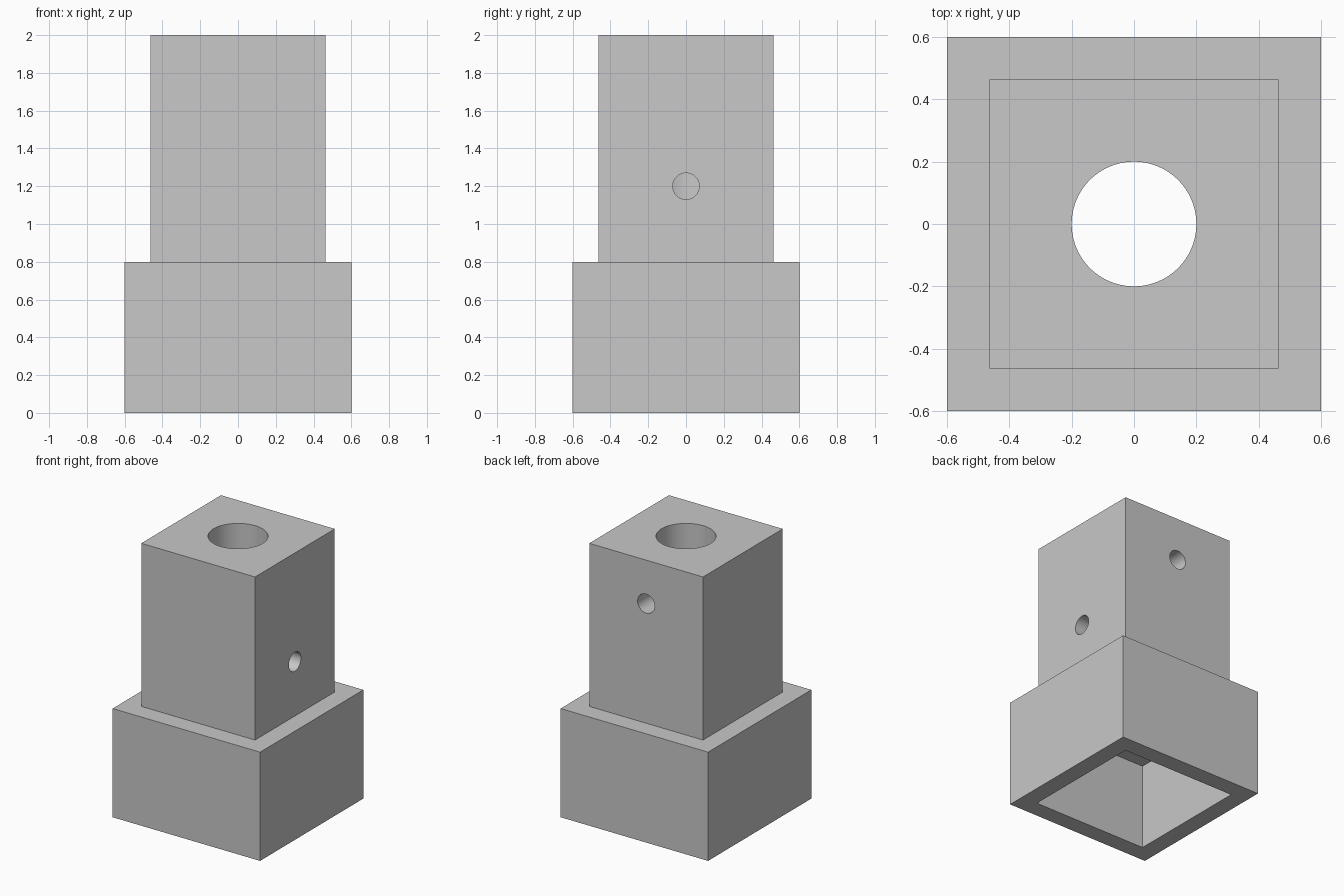
import bpy
import bmesh
from math import radians
from mathutils import Matrix

HALF_BASE, HALF_TOWER, HALF_SOCKET = 0.6, 0.463, 0.47
SHOULDER, TOP, SOCKET_DEPTH = 0.8, 2.0, 0.64
BORE_RADIUS, SCREW_RADIUS = 0.2, 0.07

cube = bpy.data.objects.get("Cube")
if cube:
    bpy.data.objects.remove(cube, do_unlink=True)

grey = bpy.data.materials.new("plain grey")
grey.use_nodes = True
colour = (0.58, 0.58, 0.58, 1)
grey.diffuse_color = colour
grey.node_tree.nodes["Principled BSDF"].inputs["Base Color"].default_value = colour


def add_object(name, bm):
    mesh = bpy.data.meshes.new(name)
    bmesh.ops.recalc_face_normals(bm, faces=bm.faces)
    bm.to_mesh(mesh)
    bm.free()
    mesh.materials.append(grey)
    obj = bpy.data.objects.new(name, mesh)
    bpy.context.collection.objects.link(obj)
    return obj


def step(bm, face, margin, z):
    """Inset a horizontal face and carry the inner part to height z."""
    bmesh.ops.inset_individual(bm, faces=[face], thickness=margin,
                               use_even_offset=True)
    moved = bmesh.ops.extrude_discrete_faces(bm, faces=[face])["faces"][0]
    for v in moved.verts:
        v.co.z = z


def cutter(name, radius, length, matrix, sides):
    bm = bmesh.new()
    bmesh.ops.create_cone(bm, cap_ends=True, segments=sides, radius1=radius,
                          radius2=radius, depth=length, matrix=matrix)
    obj = add_object(name, bm)
    obj.hide_render = True
    return obj


# Square base with a raised tower and a square socket underneath
bm = bmesh.new()
bmesh.ops.create_cube(bm, size=1)
for v in bm.verts:
    v.co.x *= 2 * HALF_BASE
    v.co.y *= 2 * HALF_BASE
    v.co.z = SHOULDER if v.co.z > 0 else 0
bm.normal_update()
upper = next(f for f in bm.faces if f.normal.z > 0.9)
lower = next(f for f in bm.faces if f.normal.z < -0.9)
step(bm, upper, HALF_BASE - HALF_TOWER, TOP)
step(bm, lower, HALF_BASE - HALF_SOCKET, SOCKET_DEPTH)
body = add_object("socket_adapter", bm)

# Vertical bore, and one screw hole each in the left and back faces
move = Matrix.Translation
cutters = [
    cutter("bore_cutter", BORE_RADIUS, 2, move((0, 0, 1.4)), 96),
    cutter("left_screw_cutter", SCREW_RADIUS, 0.6,
           move((0.3, 0, 1.2)) @ Matrix.Rotation(radians(90), 4, "Y"), 48),
    cutter("back_screw_cutter", SCREW_RADIUS, 0.6,
           move((0, 0.3, 1.68)) @ Matrix.Rotation(radians(90), 4, "X"), 48),
]
bpy.context.view_layer.objects.active = body
body.select_set(True)
for tool in cutters:
    mod = body.modifiers.new(tool.name, "BOOLEAN")
    mod.operation = "DIFFERENCE"
    mod.solver = "EXACT"
    mod.object = tool
    bpy.ops.object.modifier_apply(modifier=mod.name)
    bpy.data.objects.remove(tool, do_unlink=True)

bpy.ops.object.shade_smooth_by_angle(angle=radians(30))
